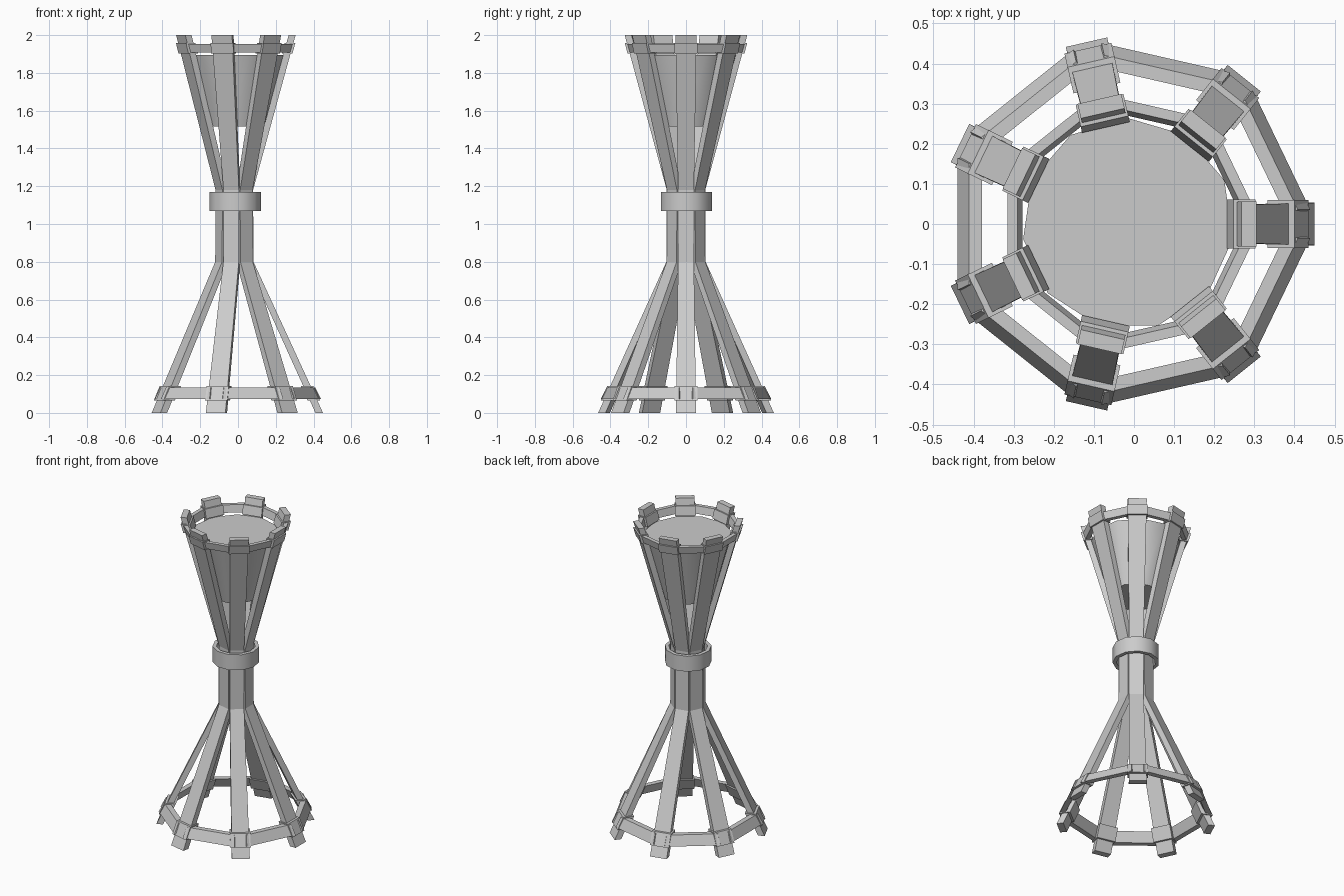
import bpy, bmesh
from math import cos, sin, tan, pi, tau

if "Cube" in bpy.data.objects:
    bpy.data.objects.remove(bpy.data.objects["Cube"])

CX = -0.015          # axis offset that centres the odd-sided model
N = 7                # number of staves


def make(name, verts, faces, smooth=False):
    me = bpy.data.meshes.new(name)
    me.from_pydata(verts, [], faces)
    bm = bmesh.new()
    bm.from_mesh(me)
    bmesh.ops.recalc_face_normals(bm, faces=bm.faces)
    bm.to_mesh(me)
    bm.free()
    ob = bpy.data.objects.new(name, me)
    bpy.context.collection.objects.link(ob)
    if smooth:
        bpy.context.view_layer.objects.active = ob
        ob.select_set(True)
        bpy.ops.object.shade_smooth_by_angle(angle=0.7)
        ob.select_set(False)
    return ob


def loft(name, stations, ang):
    """Bar of rectangular section; stations are (z, outer r, inner r, half width)."""
    verts, faces = [], []
    c, s = cos(ang), sin(ang)
    for z, ro, ri, h in stations:
        for r, t in ((ro, -h), (ro, h), (ri, h), (ri, -h)):
            verts.append((CX + r * c - t * s, r * s + t * c, z))
    for k in range(len(stations) - 1):
        for j in range(4):
            a, b = 4 * k + j, 4 * k + (j + 1) % 4
            faces.append((a, b, b + 4, a + 4))
    n = len(verts)
    faces += [(3, 2, 1, 0), (n - 4, n - 3, n - 2, n - 1)]
    return make(name, verts, faces)


def revolve(name, profile, sides, closed):
    """Lathe a profile of (r, z); either a closed tube or a capped solid."""
    m = len(profile)
    verts = [(CX + r * cos(pi / 2 + tau * i / sides), r * sin(pi / 2 + tau * i / sides), z)
             for i in range(sides) for r, z in profile]
    faces = []
    for i in range(sides):
        k = (i + 1) % sides
        for j in range(m if closed else m - 1):
            q = (j + 1) % m
            faces.append((i * m + j, k * m + j, k * m + q, i * m + q))
    if not closed:
        faces += [[i * m for i in range(sides)], [i * m + m - 1 for i in range(sides)]]
    return make(name, verts, faces, True)


# Outer radius of a stave at height z
def low(z):
    return 0.465 - 0.46 * z


def high(z):
    return 0.095 + (z - 1.18) * 0.2745


staves = [(0, 0.465, 0.425, 0.053), (0.8, 0.097, 0.062, 0.042),
          (1.18, 0.095, 0.062, 0.042), (2, 0.32, 0.283, 0.056)]

for i in range(N):
    a = tau * i / N
    mid = a + pi / N
    # Bent stave with a clamp at foot and rim
    loft("stave", staves, a)
    loft("foot_clamp", [(z, low(z) + 0.015, low(z) - 0.052, 0.06) for z in (0.066, 0.142)], a)
    loft("rim_clamp", [(z, high(z) + 0.01, high(z) - 0.046, 0.061) for z in (1.902, 1.958)], a)
    # Straight hoop bars between neighbouring staves
    loft("foot_hoop_bar", [(z, o, o - 0.033, o * tan(pi / N) - 0.04)
                           for z, o in ((0.073, 0.425), (0.135, 0.397))], mid)
    loft("rim_hoop_bar", [(z, o, o - 0.025, o * tan(pi / N) - 0.04)
                          for z, o in ((1.907, 0.288), (1.953, 0.30))], mid)

# Collar around the waist
revolve("waist_collar", [(0.138, 1.07), (0.138, 1.17), (0.115, 1.17), (0.115, 1.07)], 11, True)
# Filled bowl held inside the upper staves
revolve("bowl", [(0.16, 1.515), (0.264, 1.895)], 11, False)
